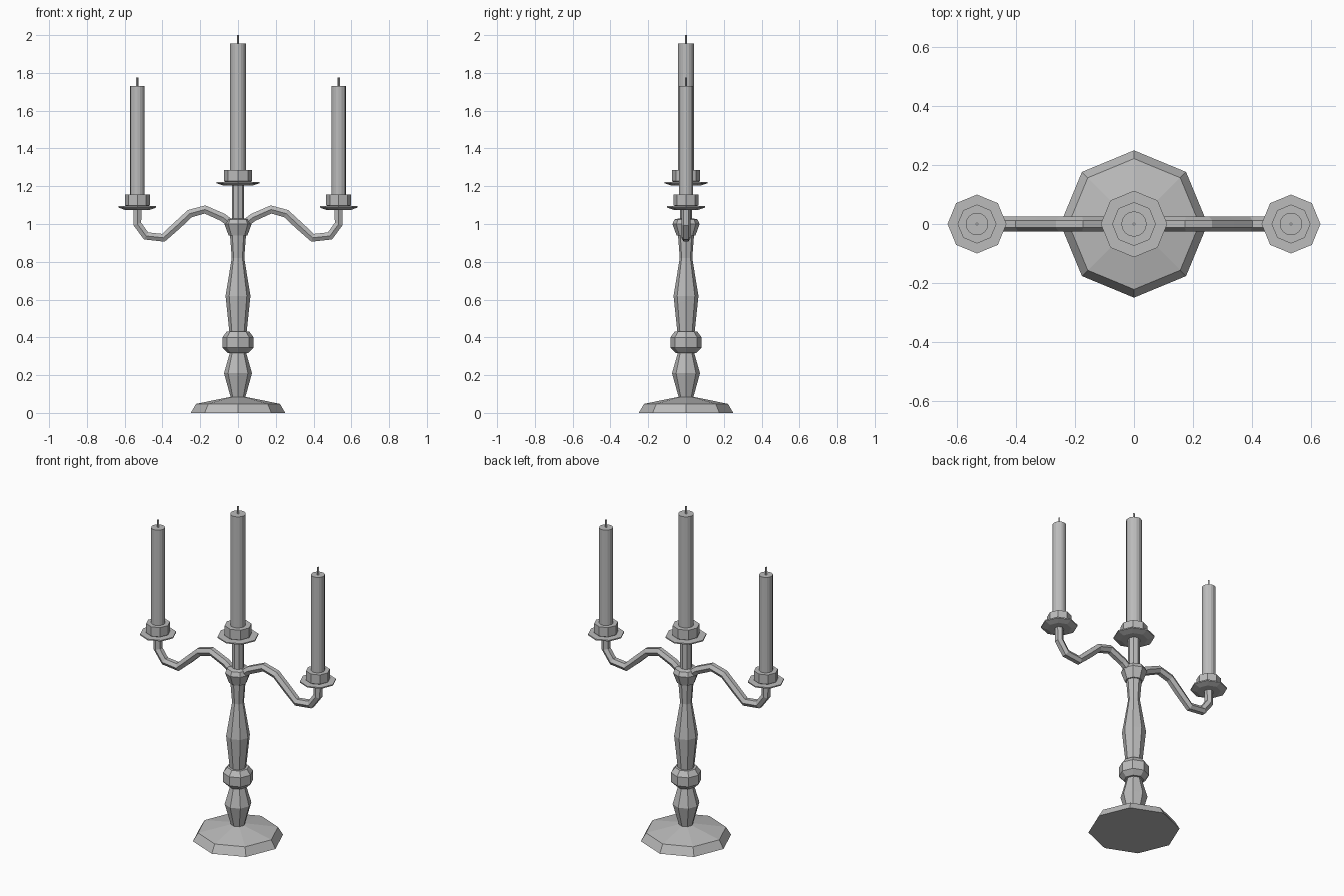
import bpy, bmesh
from math import cos, sin, tau

cube = bpy.data.objects.get("Cube")
if cube:
    bpy.data.objects.remove(cube, do_unlink=True)

grey = bpy.data.materials.new("plain grey")
grey.use_nodes = True
COLOUR = (0.5, 0.5, 0.5, 1)
grey.diffuse_color = COLOUR
grey.node_tree.nodes["Principled BSDF"].inputs["Base Color"].default_value = COLOUR


def add_object(name, data, x=0, z=0):
    data.materials.append(grey)
    obj = bpy.data.objects.new(name, data)
    obj.location = (x, 0, z)
    bpy.context.collection.objects.link(obj)
    return obj


def lathe(name, profile, x=0, z=0, sides=8):
    """Turn a (radius, height) profile into a closed faceted solid."""
    bm = bmesh.new()
    rings = [[bm.verts.new((r * cos(tau * i / sides), r * sin(tau * i / sides), h))
              for i in range(sides)] for r, h in profile]
    for low, high in zip(rings, rings[1:]):
        for i in range(sides):
            j = (i + 1) % sides
            bm.faces.new((low[i], low[j], high[j], high[i]))
    bm.faces.new(rings[0][::-1])
    bm.faces.new(rings[-1])
    mesh = bpy.data.meshes.new(name)
    bm.to_mesh(mesh)
    bm.free()
    return add_object(name, mesh, x, z)


def candle_set(side, x, z, size, candle_top, wick_top):
    """Drip dish, cup, candle and wick; z is the underside of the dish."""
    lathe(side + "_dish", [(0.066 * size, 0), (0.1 * size, 0.012),
                           (0.1 * size, 0.019)], x, z)
    lathe(side + "_cup", [(0.05 * size, 0.015), (0.066 * size, 0.024),
                          (0.066 * size, 0.06 + 0.02 * size)], x, z)
    lathe(side + "_candle", [(0.038 * size, 0.06), (0.038 * size, candle_top - z)],
          x, z, 16)
    lathe(side + "_wick", [(0.006, candle_top - z - 0.01), (0.006, wick_top - z)],
          x, z, 4)


def arm(name, side):
    """S-curved hexagonal tube from the collar to a side dish."""
    path = [(0.01, 0.98), (0.08, 1.035), (0.175, 1.077), (0.255, 1.055),
            (0.325, 0.99), (0.395, 0.927), (0.487, 0.937), (0.533, 1.0),
            (0.533, 1.085)]
    curve = bpy.data.curves.new(name, "CURVE")
    curve.dimensions = "3D"
    curve.bevel_depth = 0.025
    curve.bevel_resolution = 1
    curve.use_fill_caps = True
    spline = curve.splines.new("POLY")
    spline.use_smooth = False
    spline.points.add(len(path) - 1)
    for point, (x, z) in zip(spline.points, path):
        point.co = (side * x, 0, z, 1)
    add_object(name, curve)


# Foot and turned column
lathe("base", [(0.25, 0), (0.222, 0.048), (0.04, 0.085)])
lathe("lower_column", [(0.038, 0.08), (0.074, 0.21), (0.04, 0.33)])
lathe("column_knob", [(0.055, 0.318), (0.083, 0.345), (0.083, 0.4), (0.06, 0.43)])
lathe("upper_column", [(0.045, 0.42), (0.066, 0.62), (0.033, 0.82), (0.043, 0.95)])

# Collar and stem that carry the arms and the middle candle
lathe("collar", [(0.05, 0.94), (0.072, 1.0), (0.06, 1.025), (0.033, 1.03)])
lathe("stem", [(0.033, 1.0), (0.033, 1.21)])
candle_set("middle", 0, 1.203, 1.13, 1.955, 2.0)

# Matching arms and candles on both sides
for side_name, side in (("left", 1), ("right", -1)):
    arm(side_name + "_arm", side)
    candle_set(side_name, side * 0.533, 1.075, 1, 1.73, 1.775)
